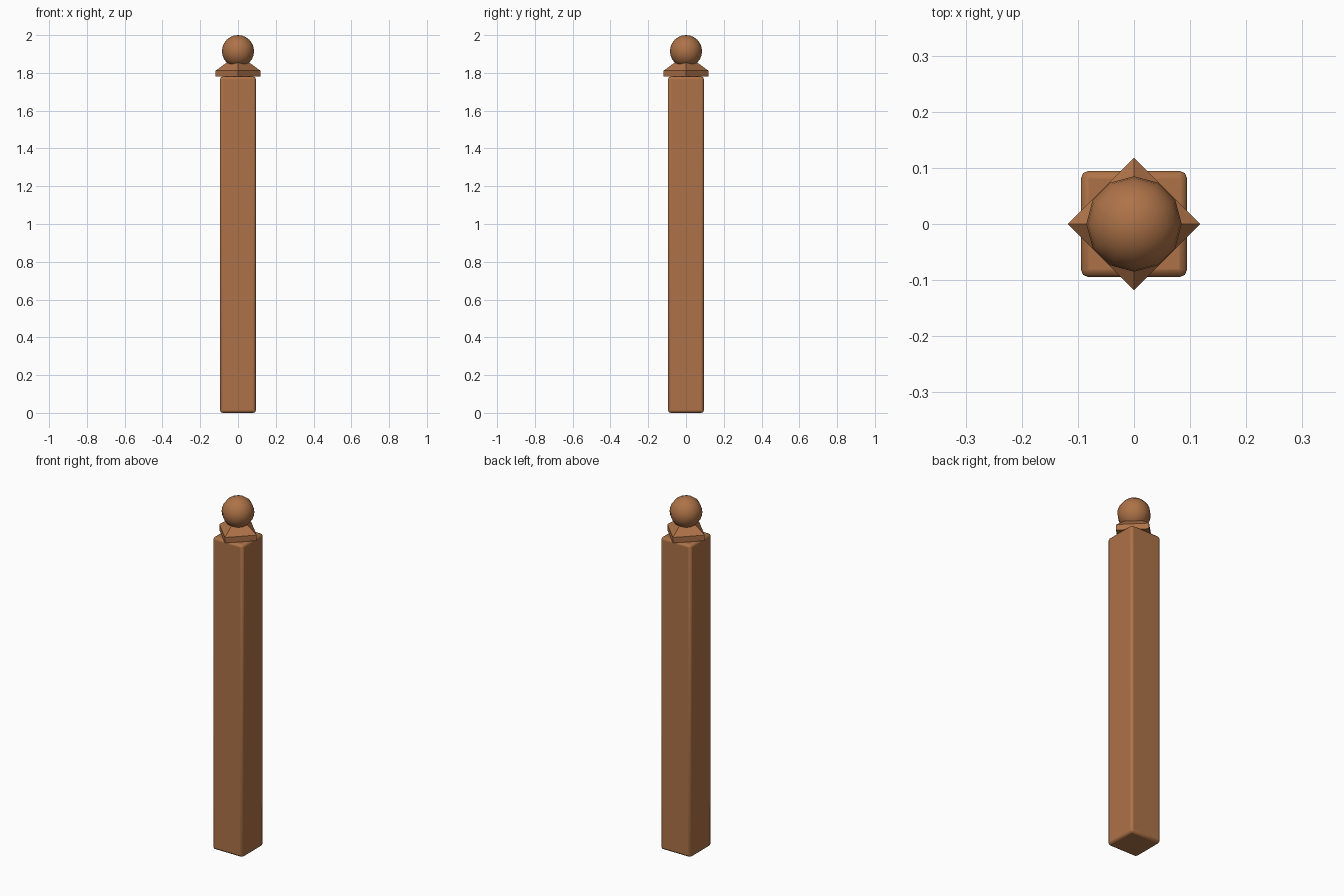
import bpy
import math

if "Cube" in bpy.data.objects:
    bpy.data.objects.remove(bpy.data.objects["Cube"])

wood = bpy.data.materials.new("warm_brown_wood")
wood.diffuse_color = (0.42, 0.17, 0.065, 1)
wood.use_nodes = True
wood.node_tree.nodes["Principled BSDF"].inputs["Base Color"].default_value = wood.diffuse_color


def finish(name, smooth_angle=None):
    ob = bpy.context.object
    ob.name = name
    ob.data.materials.append(wood)
    if smooth_angle:
        bpy.ops.object.shade_smooth_by_angle(angle=math.radians(smooth_angle))
    return ob


# Square post with softened edges
POST_W, POST_H = 0.189, 1.78
bpy.ops.mesh.primitive_cube_add(size=1, location=(0, 0, POST_H / 2))
bpy.context.object.scale = (POST_W, POST_W, POST_H)
bpy.ops.object.transform_apply(location=False, rotation=False, scale=True)
bevel = bpy.context.object.modifiers.new("soft_edges", 'BEVEL')
bevel.width = 0.013
bevel.segments = 2
finish("post", 50)

# Diamond-set cap: flat slab, then a tapering top
CAP_R, SLAB_H, TAPER_H = 0.118, 0.032, 0.05
bpy.ops.mesh.primitive_cylinder_add(vertices=4, radius=CAP_R, depth=SLAB_H,
                                    location=(0, 0, POST_H + SLAB_H / 2))
slab = finish("cap")
# Extrude the slab's upper face inward to form the taper
top = [p for p in slab.data.polygons if p.normal.z > 0.9][0].index
bpy.ops.object.mode_set(mode='EDIT')
bpy.ops.mesh.select_mode(type='FACE')
bpy.ops.mesh.select_all(action='DESELECT')
bpy.ops.object.mode_set(mode='OBJECT')
slab.data.polygons[top].select = True
bpy.ops.object.mode_set(mode='EDIT')
bpy.ops.mesh.extrude_region_move(TRANSFORM_OT_translate={"value": (0, 0, TAPER_H)})
bpy.ops.transform.resize(value=(0.42, 0.42, 1))
bpy.ops.object.mode_set(mode='OBJECT')

# Ball finial
BALL_R = 0.085
bpy.ops.mesh.primitive_uv_sphere_add(segments=12, ring_count=12, radius=BALL_R,
                                     location=(0, 0, 2 - BALL_R))
finish("ball_finial", 60)
